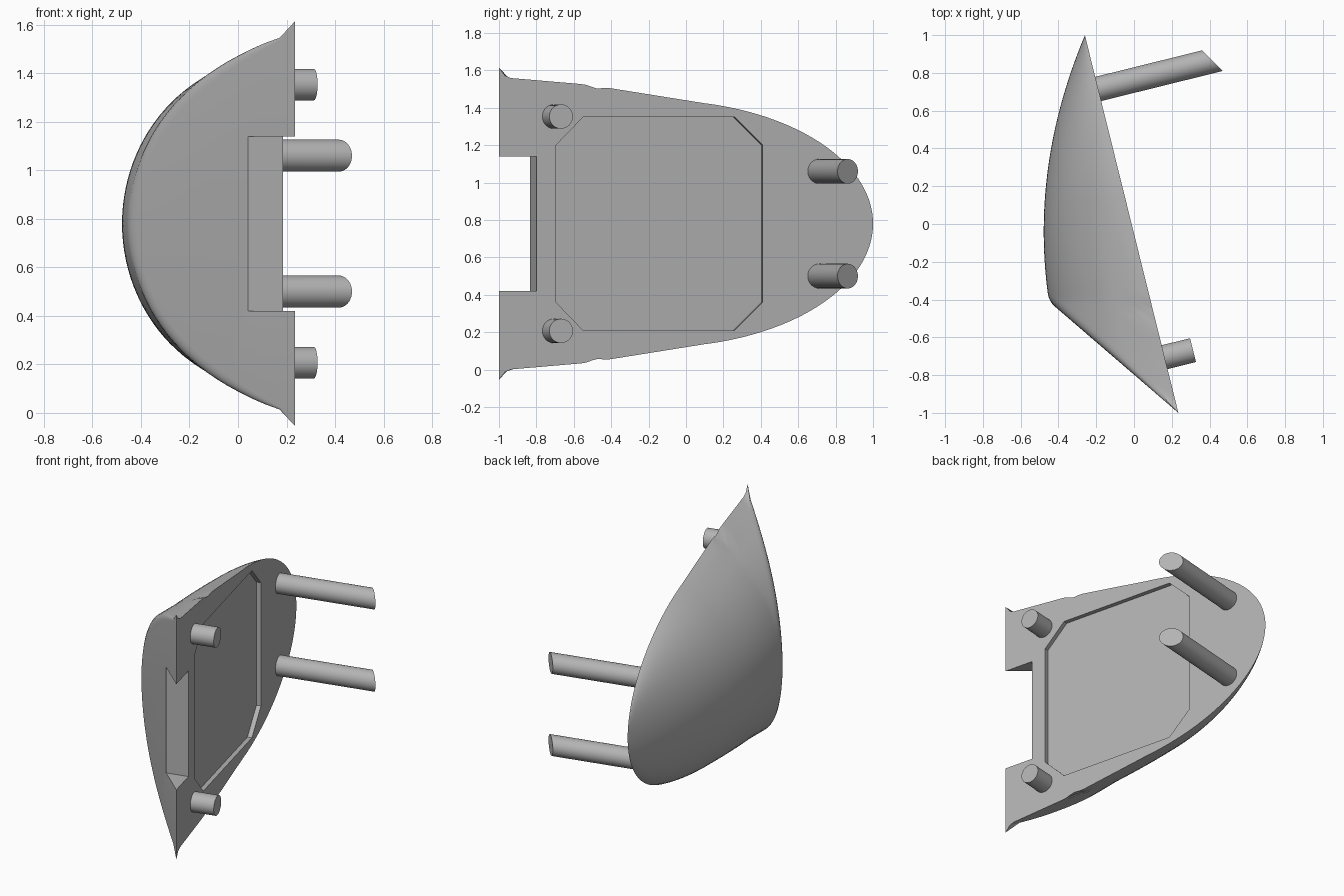
import bpy, bmesh, math
from mathutils import Vector, Matrix

if "Cube" in bpy.data.objects:
    bpy.data.objects.remove(bpy.data.objects["Cube"])

MID = 0.78                      # height of the symmetry plane
SLOPE = 0.2475                  # slant of the flat mounting face
NORMAL = Vector((1, SLOPE, 0)).normalized()
PHI = math.acos(0.265)          # half sweep of a cross-section
COLS, ROWS, ROUND = 48, 100, 4

grey = bpy.data.materials.new("plain grey")
grey.use_nodes = True
colour = (0.45, 0.45, 0.45, 1)
grey.diffuse_color = colour
grey.node_tree.nodes["Principled BSDF"].inputs["Base Color"].default_value = colour


def make_object(name, bm):
    bmesh.ops.recalc_face_normals(bm, faces=bm.faces)
    mesh = bpy.data.meshes.new(name)
    bm.to_mesh(mesh)
    bm.free()
    mesh.materials.append(grey)
    obj = bpy.data.objects.new(name, mesh)
    bpy.context.collection.objects.link(obj)
    return obj


def activate(obj):
    bpy.ops.object.select_all(action='DESELECT')
    obj.select_set(True)
    bpy.context.view_layer.objects.active = obj


def smooth(obj):
    activate(obj)
    bpy.ops.object.shade_smooth_by_angle(angle=math.radians(30))


def flat_x(y):
    return 0.235 - SLOPE * (y + 1)


def smooth_height(y):
    if y > 0.1:
        return 0.66 * math.sqrt(max(0, 1 - ((y + 0.15) / 1.15) ** 2))
    return 0.644 + (0.1 - y) * 0.13


# Half height along the rim of the mounting face, with its small step
RIM = [(-1, 0.74), (-0.985, 0.767), (-0.95, 0.78), (-0.54, 0.745),
       (-0.5, 0.73), (-0.46, 0.708), (-0.41, 0.695), (0.1, 0.644)]


def rim_height(y):
    for (a, ha), (b, hb) in zip(RIM, RIM[1:]):
        if y <= b:
            return ha + (hb - ha) * (y - a) / (b - a)
    return smooth_height(y)


def surface(phi, y):
    """Point on the curved shell, at sweep angle phi and station y."""
    xf = flat_x(y)
    depth = xf + 0.478 - 0.202 * (max(y, -0.4) + 0.04) ** 2
    a = depth / (1 - math.cos(PHI))
    x = xf + a * (math.cos(PHI) - math.cos(phi))
    z = smooth_height(y) * math.sin(phi) / math.sin(PHI)
    near_rim = max(0, 1 - (PHI - abs(phi)) / 0.2)
    z += math.copysign((rim_height(y) - smooth_height(y)) * near_rim, phi)
    return Vector((x, y, MID + z))


def front_y(x):
    return -1 + 0.8613 * (0.235 - x)


def front_station(phi):
    lo, hi = -1.0, -0.3
    for _ in range(40):
        y = (lo + hi) / 2
        if y < front_y(surface(phi, y).x):
            lo = y
        else:
            hi = y
    return lo


# Shell: columns run from the slanted front face back to the tip
bm = bmesh.new()
centre = Vector((0.1, front_y(0.1), MID))
columns = []
for i in range(COLS + 1):
    phi = PHI * (2 * i / COLS - 1)
    start = front_station(phi)
    r = 0.045 * (1 - (phi / PHI) ** 8)
    corner = surface(phi, start)
    inner = corner + (centre - corner).normalized() * r
    outer = surface(phi, start + r)
    pts = []
    for k in range(ROUND):
        t = k / ROUND
        pts.append(inner * (1 - t) ** 2 + corner * 2 * t * (1 - t) + outer * t * t)
    for k in range(ROWS + 1):
        y = start + r + (1 - start - r) * math.sin(k / ROWS * math.pi / 2)
        pts.append(surface(phi, min(y, 1)))
    columns.append([bm.verts.new(p) for p in pts])
for c, d in zip(columns, columns[1:]):
    for k in range(len(c) - 1):
        bm.faces.new((c[k], c[k + 1], d[k + 1], d[k]))
bm.faces.new([c[0] for c in columns])
bm.faces.new(columns[0] + columns[-1][::-1])
bmesh.ops.remove_doubles(bm, verts=bm.verts, dist=1e-5)
body = make_object("shell_body", bm)


def face_prism(name, outline, low, high):
    """Prism on the mounting face; outline is in (y, z)."""
    bm = bmesh.new()
    rings = [[bm.verts.new(Vector((flat_x(y), y, z)) + NORMAL * d) for y, z in outline]
             for d in (low, high)]
    n = len(outline)
    for ring in rings:
        bm.faces.new(ring)
    for i in range(n):
        j = (i + 1) % n
        bm.faces.new((rings[0][i], rings[0][j], rings[1][j], rings[1][i]))
    return make_object(name, bm)


# Cut the shallow panel recess and the notch in the front edge
recess = [(-0.55, 1.35), (0.26, 1.35), (0.41, 1.2), (0.41, 0.36),
          (0.26, 0.21), (-0.55, 0.21), (-0.695, 0.36), (-0.695, 1.2)]
notch = [(-1.2, 0.42), (-0.798, 0.42), (-0.798, 1.14), (-1.2, 1.14)]
for cutter in (face_prism("recess_cutter", recess, -0.03, 0.1),
               face_prism("notch_cutter", notch, -0.6, 0.1)):
    cutter.hide_render = True
    mod = body.modifiers.new("cut", 'BOOLEAN')
    mod.operation = 'DIFFERENCE'
    mod.solver = 'EXACT'
    mod.object = cutter
    activate(body)
    bpy.ops.object.modifier_apply(modifier=mod.name)
    bpy.data.objects.remove(cutter)
smooth(body)


def peg(name, y, z, radius, length, slanted=False):
    """Round peg standing square to the mounting face."""
    bm = bmesh.new()
    sink = 0.03
    full = length + sink + (0.15 if slanted else 0)
    bmesh.ops.create_cone(bm, cap_ends=True, segments=40, radius1=radius,
                          radius2=radius, depth=full)
    base = Vector((flat_x(y), y, z))
    turn = NORMAL.to_track_quat('Z', 'Y').to_matrix().to_4x4()
    place = Matrix.Translation(base + NORMAL * (full / 2 - sink))
    bmesh.ops.transform(bm, matrix=place @ turn, verts=bm.verts)
    if slanted:
        cut = bmesh.ops.bisect_plane(bm, geom=bm.verts[:] + bm.edges[:] + bm.faces[:],
                                     plane_co=base + NORMAL * length,
                                     plane_no=(1, 1, 0), clear_outer=True)
        edges = [e for e in cut["geom_cut"] if isinstance(e, bmesh.types.BMEdge)]
        bmesh.ops.contextual_create(bm, geom=edges)
    smooth(make_object(name, bm))


# Short front pegs and long back pegs with slanted ends
for side, sign in (("upper", 1), ("lower", -1)):
    peg("front_peg_" + side, -0.705, MID + sign * 0.573, 0.065, 0.155)
    peg("back_peg_" + side, 0.715, MID + sign * 0.28, 0.066, 0.623, slanted=True)
